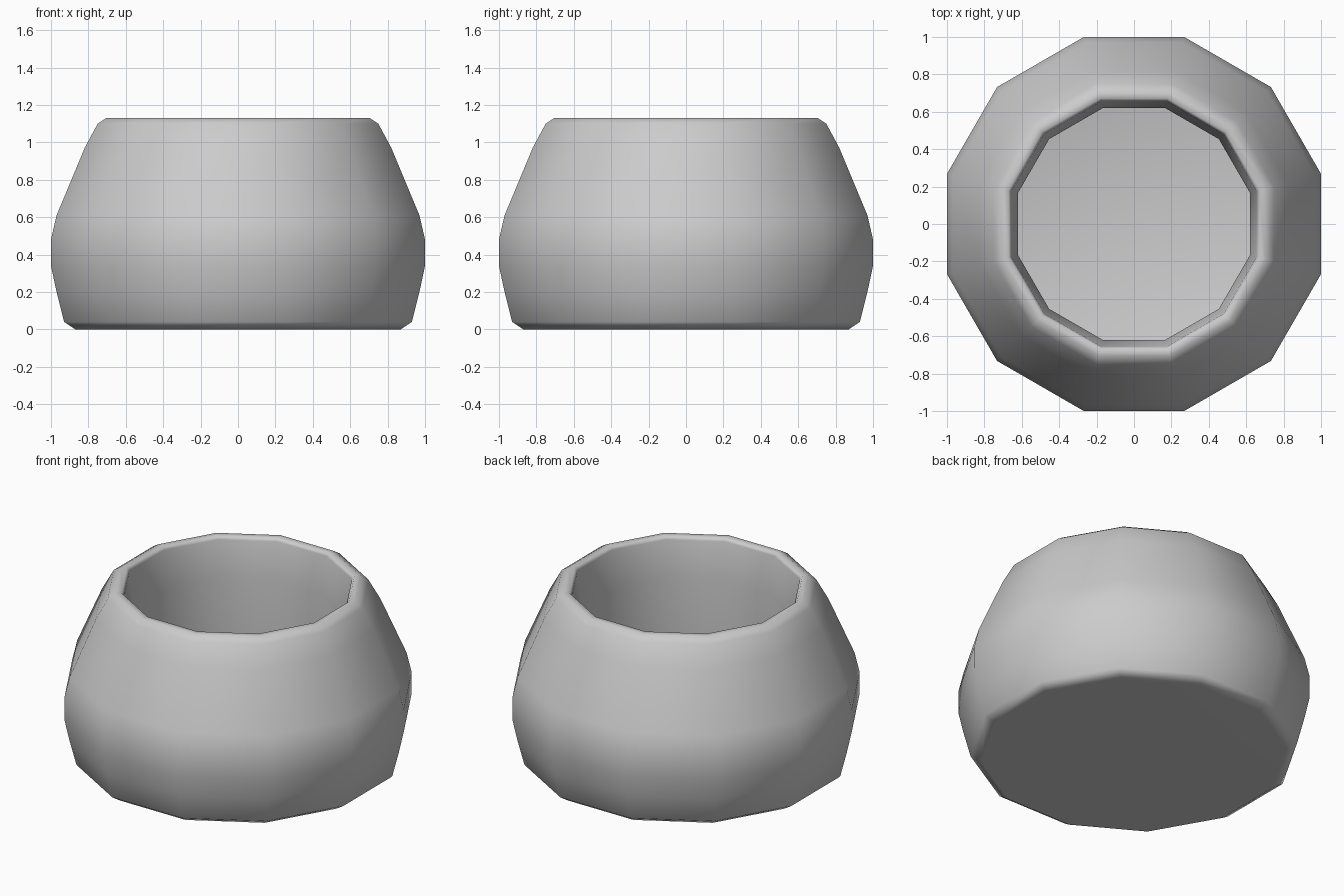
import bpy
import bmesh
import math

if "Cube" in bpy.data.objects:
    bpy.data.objects.remove(bpy.data.objects["Cube"], do_unlink=True)

SIDES = 12
HALF_STEP = math.pi / SIDES

# Plain grey clay
clay = bpy.data.materials.new("grey_clay")
clay.use_nodes = True
colour = (0.6, 0.6, 0.6, 1)
clay.diffuse_color = colour
clay.node_tree.nodes["Principled BSDF"].inputs["Base Color"].default_value = colour

# Wall profile as (distance to flat side, height), from base over the rim to the inner floor
outside = [(0.87, 0), (0.93, 0.04), (0.97, 0.2), (1, 0.34), (1, 0.48),
           (0.97, 0.61), (0.82, 0.97), (0.75, 1.1)]
rim = [(0.705, 1.13), (0.67, 1.13), (0.655, 1.11)]
inside = [(0.62, 0.88), (0.63, 0.5), (0.63, 0.12)]


def ring(bm, apothem, z):
    radius = apothem / math.cos(HALF_STEP)
    angles = [HALF_STEP * (2 * i + 1) for i in range(SIDES)]
    return [bm.verts.new((radius * math.cos(a), radius * math.sin(a), z)) for a in angles]


# Hollow pot
bm = bmesh.new()
rings = [ring(bm, r, z) for r, z in outside + rim + inside]
for low, high in zip(rings, rings[1:]):
    for i in range(SIDES):
        j = (i + 1) % SIDES
        bm.faces.new((low[i], low[j], high[j], high[i]))
bm.faces.new(rings[0][::-1])
floor = bm.faces.new(rings[-1])
for face in bm.faces:
    face.smooth = True
for edge in floor.edges:
    edge.smooth = False

mesh = bpy.data.meshes.new("pot")
bm.to_mesh(mesh)
bm.free()
mesh.materials.append(clay)
pot = bpy.data.objects.new("pot", mesh)
bpy.context.collection.objects.link(pot)

# Keep the base evenly shaded, blending over the bevels
pot.modifiers.new("even_shading", "WEIGHTED_NORMAL")
